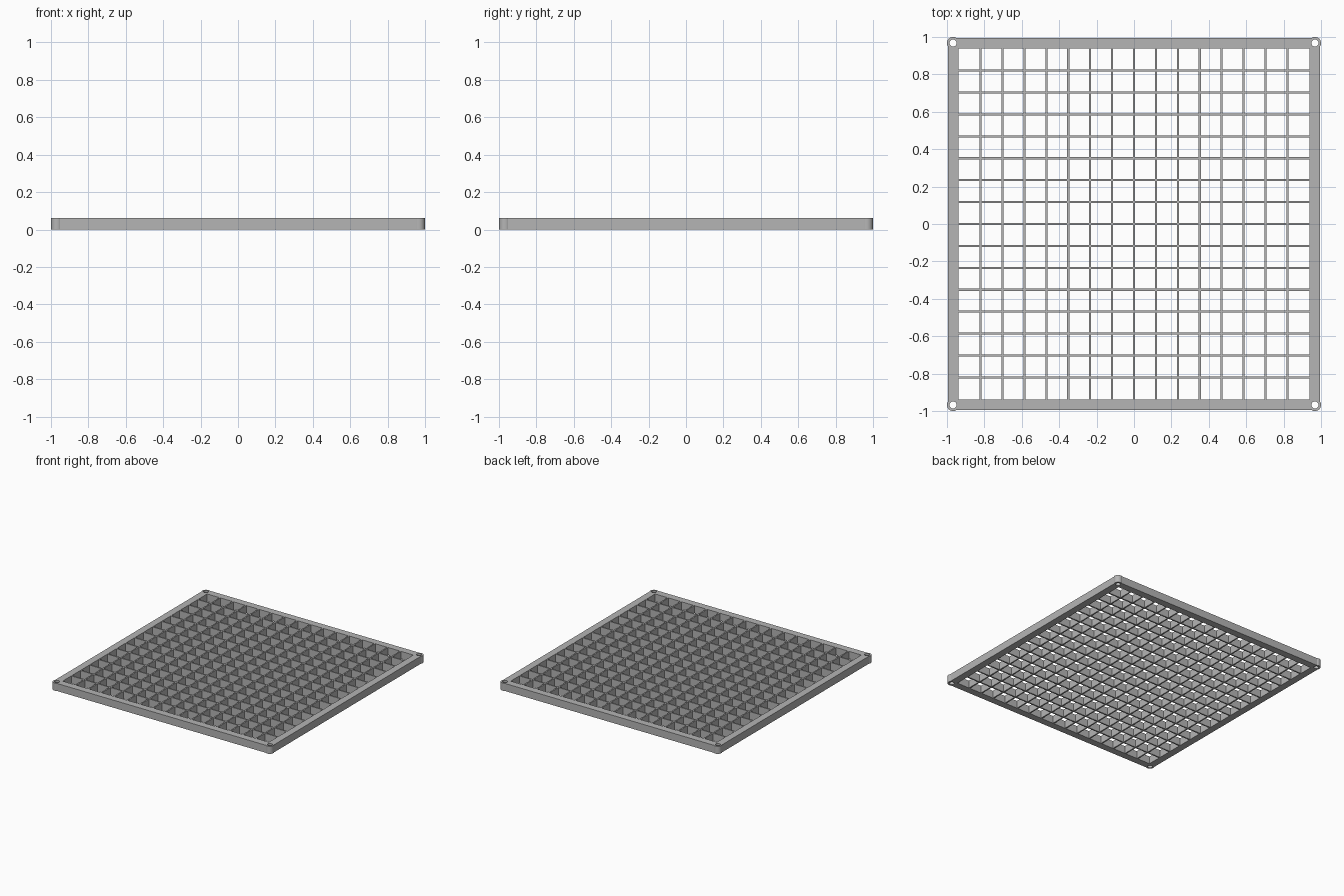
import bpy, bmesh
from math import cos, sin, tau

if "Cube" in bpy.data.objects:
    bpy.data.objects.remove(bpy.data.objects["Cube"])

HEIGHT = 0.062
INNER, OUTER = 0.9375, 0.9955      # frame opening and outside
BOSS, BOSS_R, HOLE_R = 0.9675, 0.0325, 0.019
CELLS, WIRE = 16, 0.0055           # cells per side and half bar thickness

grey = bpy.data.materials.new("mid grey")
grey.use_nodes = True
COLOUR = (0.46, 0.46, 0.46, 1)
grey.diffuse_color = COLOUR
grey.node_tree.nodes["Principled BSDF"].inputs["Base Color"].default_value = COLOUR


def finish(bm, name):
    bmesh.ops.recalc_face_normals(bm, faces=bm.faces)
    mesh = bpy.data.meshes.new(name)
    bm.to_mesh(mesh)
    bm.free()
    obj = bpy.data.objects.new(name, mesh)
    mesh.materials.append(grey)
    bpy.context.collection.objects.link(obj)
    return obj


def thicken(bm):
    """Raise the flat faces into a solid of full height."""
    top = bmesh.ops.extrude_face_region(bm, geom=bm.faces[:])["geom"]
    verts = [g for g in top if isinstance(g, bmesh.types.BMVert)]
    bmesh.ops.translate(bm, verts=verts, vec=(0, 0, HEIGHT))


def lattice(lines, is_open):
    """Square sheet on the given lines; intervals open in both axes are holes."""
    bm = bmesh.new()
    rows = [[bm.verts.new((x, y, 0)) for x in lines] for y in lines]
    last = len(lines) - 1
    for j in range(last):
        for i in range(last):
            if not (is_open(i) and is_open(j)):
                bm.faces.new((rows[j][i], rows[j][i + 1],
                              rows[j + 1][i + 1], rows[j + 1][i]))
    loose = [v for v in bm.verts if not v.link_faces]
    bmesh.ops.delete(bm, geom=loose, context='VERTS')
    thicken(bm)
    return bm


def circle(bm, x, y, radius, sides=32):
    return [bm.verts.new((x + radius * cos(tau * k / sides),
                          y + radius * sin(tau * k / sides), 0)) for k in range(sides)]


CORNERS = [(x, y) for x in (-BOSS, BOSS) for y in (-BOSS, BOSS)]

# Outer frame, corners clipped so that the round bosses stand proud
bm = lattice([-OUTER, -INNER, INNER, OUTER], lambda i: i == 1)
corner_edges = [e for e in bm.edges
                if all(min(abs(v.co.x), abs(v.co.y)) > BOSS for v in e.verts)]
bmesh.ops.bevel(bm, geom=corner_edges, offset=OUTER - BOSS, segments=1, affect='EDGES')
frame = finish(bm, "outer_frame")

# Round seats cut into the frame for the bosses
bm = bmesh.new()
for x, y in CORNERS:
    bm.faces.new(circle(bm, x, y, BOSS_R))
thicken(bm)
for v in bm.verts:
    v.co.z = v.co.z * 2 - HEIGHT / 2
cutter = finish(bm, "boss_seat_cutter")
cutter.hide_render = True
cut = frame.modifiers.new("boss seats", 'BOOLEAN')
cut.operation, cut.solver, cut.object = 'DIFFERENCE', 'EXACT', cutter
bpy.context.view_layer.objects.active = frame
bpy.ops.object.modifier_apply(modifier=cut.name)
bpy.data.objects.remove(cutter)

# Corner bosses with screw holes
for n, (x, y) in enumerate(CORNERS, 1):
    bm = bmesh.new()
    outer, inner = circle(bm, x, y, BOSS_R), circle(bm, x, y, HOLE_R)
    for k in range(len(outer)):
        bm.faces.new((outer[k - 1], outer[k], inner[k], inner[k - 1]))
    thicken(bm)
    boss = finish(bm, f"corner_boss_{n}")
    bpy.ops.object.select_all(action='DESELECT')
    boss.select_set(True)
    bpy.context.view_layer.objects.active = boss
    bpy.ops.object.shade_smooth_by_angle()

# Thin crossing bars filling the opening
pitch = 2 * INNER / CELLS
lines = [-INNER]
for k in range(1, CELLS):
    centre = -INNER + k * pitch
    lines += [centre - WIRE, centre + WIRE]
lines.append(INNER)
finish(lattice(lines, lambda i: i % 2 == 0), "grid_bars")
